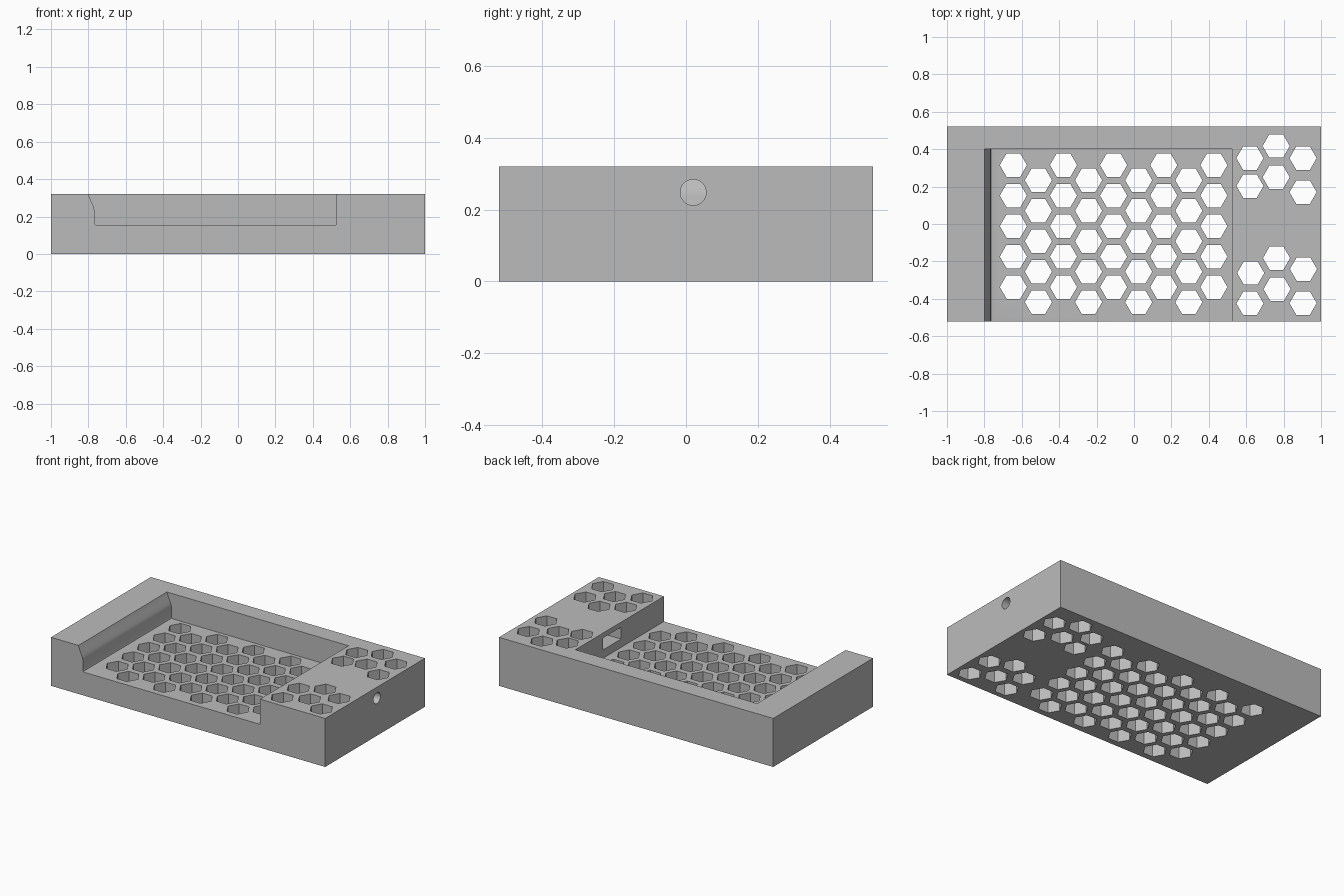
import bpy, bmesh, math

if "Cube" in bpy.data.objects:
    bpy.data.objects.remove(bpy.data.objects["Cube"])

mat = bpy.data.materials.new("plain grey")
mat.diffuse_color = (0.5, 0.5, 0.5, 1)
mat.use_nodes = True
mat.node_tree.nodes["Principled BSDF"].inputs["Base Color"].default_value = mat.diffuse_color


def prism(bm, ring, offset):
    """Closed prism: a ring of 3D points swept along an offset."""
    face = bm.faces.new([bm.verts.new(p) for p in ring])
    new = bmesh.ops.extrude_face_region(bm, geom=[face])["geom"]
    bmesh.ops.translate(bm, vec=offset,
                        verts=[v for v in new if isinstance(v, bmesh.types.BMVert)])


def make_object(name, prisms):
    bm = bmesh.new()
    for ring, offset in prisms:
        prism(bm, ring, offset)
    bmesh.ops.recalc_face_normals(bm, faces=bm.faces)
    mesh = bpy.data.meshes.new(name)
    bm.to_mesh(mesh)
    bm.free()
    mesh.materials.append(mat)
    obj = bpy.data.objects.new(name, mesh)
    bpy.context.collection.objects.link(obj)
    return obj


def cut(target, cutter):
    mod = target.modifiers.new(cutter.name, 'BOOLEAN')
    mod.operation = 'DIFFERENCE'
    mod.solver = 'EXACT'
    mod.object = cutter
    bpy.context.view_layer.objects.active = target
    bpy.ops.object.modifier_apply(modifier=mod.name)
    bpy.data.objects.remove(cutter)


def circle(n, r):
    return [(r * math.cos(2 * math.pi * i / n), r * math.sin(2 * math.pi * i / n))
            for i in range(n)]


# solid block
X, Y, H = 1.0, 0.52, 0.32
dock = make_object("dock_body", [([(-X, -Y, 0), (X, -Y, 0), (X, Y, 0), (-X, Y, 0)], (0, 0, H))])

# tray pocket, open at the front, with a curved lip on the left wall
profile = [(-0.82, 0.40), (-0.80, H), (-0.786, 0.282), (-0.774, 0.258), (-0.768, 0.235),
           (-0.768, 0.165), (-0.765, 0.157), (-0.757, 0.154), (0.525, 0.154), (0.525, 0.40)]
cut(dock, make_object("tray_pocket", [([(x, -0.7, z) for x, z in profile], (0, 1.102, 0))]))

# plug slot in the pocket wall and round cable hole to the outside
cy, cz = 0.02, 0.248
slot = [(0.4, cy + sy * 0.093, cz + sz * 0.039)
        for sy, sz in ((-1, -1), (1, -1), (1, 1), (-1, 1))]
cut(dock, make_object("plug_slot", [(slot, (0.42, 0, 0))]))
cut(dock, make_object("cable_hole", [([(0.75, cy + a, cz + b) for a, b in circle(48, 0.036)],
                                      (0.4, 0, 0))]))

# honeycomb vents: regular field in the tray, two clusters beside the cable
centres = [(-0.645 + 0.134 * c, (0.234 if c % 2 else 0.315) - 0.163 * r)
           for c in range(9) for r in range(5)]
centres += [(0.62, 0.352), (0.76, 0.417), (0.904, 0.352),
            (0.62, 0.203), (0.76, 0.25), (0.904, 0.17),
            (0.762, -0.182), (0.906, -0.241), (0.624, -0.262),
            (0.765, -0.348), (0.62, -0.425), (0.904, -0.423)]
cut(dock, make_object("hex_vents", [([(x + a, y + b, -0.1) for a, b in circle(6, 0.0725)],
                                     (0, 0, 0.6)) for x, y in centres]))

# smooth the curved lip and cable hole, keep all edges sharp
dock.select_set(True)
bpy.context.view_layer.objects.active = dock
bpy.ops.object.shade_smooth_by_angle(angle=math.radians(30))
